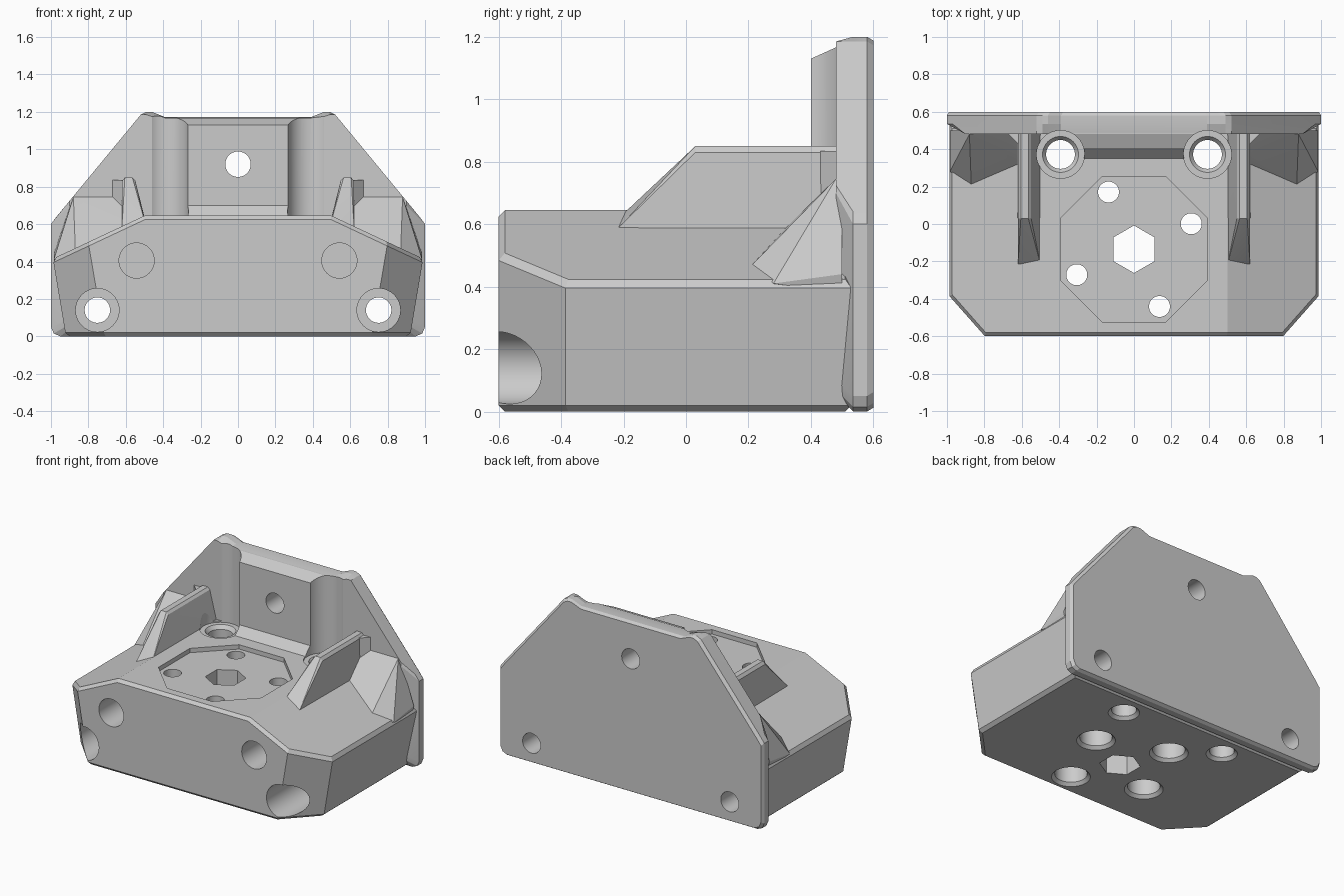
import bpy, bmesh, math
from mathutils import Vector, Matrix

cube = bpy.data.objects.get("Cube")
if cube:
    bpy.data.objects.remove(cube)

grey = bpy.data.materials.new("light_grey")
grey.use_nodes = True
colour = (0.6, 0.6, 0.6, 1)
grey.diffuse_color = colour
grey.node_tree.nodes["Principled BSDF"].inputs["Base Color"].default_value = colour


def finish(bm, name):
    bmesh.ops.recalc_face_normals(bm, faces=bm.faces)
    mesh = bpy.data.meshes.new(name)
    bm.to_mesh(mesh)
    bm.free()
    obj = bpy.data.objects.new(name, mesh)
    mesh.materials.append(grey)
    bpy.context.collection.objects.link(obj)
    return obj


def loft(name, rings):
    bm = bmesh.new()
    loops = [[bm.verts.new(p) for p in ring] for ring in rings]
    n = len(loops[0])
    for a, b in zip(loops, loops[1:]):
        for i in range(n):
            j = (i + 1) % n
            bm.faces.new((a[i], a[j], b[j], b[i]))
    bm.faces.new(loops[0])
    bm.faces.new(loops[-1])
    return finish(bm, name)


def hull(name, points, side=1):
    bm = bmesh.new()
    for x, y, z in points:
        bm.verts.new((x * side, y, z))
    bmesh.ops.convex_hull(bm, input=bm.verts)
    bmesh.ops.dissolve_limit(bm, angle_limit=0.01, verts=bm.verts, edges=bm.edges)
    return finish(bm, name)


def cylinder(name, start, end, r1, r2=None, sides=40):
    a, b = Vector(start), Vector(end)
    bm = bmesh.new()
    turn = (b - a).to_track_quat('Z', 'Y').to_matrix().to_4x4()
    bmesh.ops.create_cone(bm, cap_ends=True, segments=sides, radius1=r1,
                          radius2=r1 if r2 is None else r2, depth=(b - a).length,
                          matrix=Matrix.Translation((a + b) / 2) @ turn)
    return finish(bm, name)


def combine(target, others, operation):
    for other in others:
        mod = target.modifiers.new(other.name, 'BOOLEAN')
        mod.operation = operation
        mod.solver = 'EXACT'
        mod.object = other
        bpy.context.view_layer.objects.active = target
        bpy.ops.object.modifier_apply(modifier=mod.name)
        bpy.data.objects.remove(other)


def mirrored(half):
    return half + [(-x, z) for x, z in reversed(half)]


# Body: roof-shaped section with leaning sides and cut front corners
section = mirrored([(0.92, 0), (0.99, 0.415), (0.5, 0.645)])
body = loft("mount_body", [[(x, y, z) for x, z in section] for y in (-0.6, 0.53)])
bm = bmesh.new()
bm.from_mesh(body.data)
for s in (-1, 1):
    p, q, r = Vector((0.8 * s, -0.6, 0.5)), Vector((0.99 * s, -0.385, 0.41)), Vector((0.715 * s, -0.6, 0))
    normal = (q - p).cross(r - p)
    if normal.x * s < 0:
        normal.negate()
    cut = bmesh.ops.bisect_plane(bm, geom=bm.verts[:] + bm.edges[:] + bm.faces[:],
                                 plane_co=p, plane_no=normal, clear_outer=True)
    bmesh.ops.contextual_create(bm, geom=[e for e in cut["geom_cut"]
                                          if isinstance(e, bmesh.types.BMEdge)])
bmesh.ops.recalc_face_normals(bm, faces=bm.faces)
rim = [e for e in bm.edges if len(e.link_faces) == 2 and
       max(abs(f.normal.z) for f in e.link_faces) > 0.8 and
       min(abs(f.normal.z) for f in e.link_faces) < 0.5]
bmesh.ops.bevel(bm, geom=rim, offset=0.02, segments=1, affect='EDGES')
bmesh.ops.recalc_face_normals(bm, faces=bm.faces)
bm.to_mesh(body.data)
bm.free()

# Back plate: lofted outline with chamfered edges
full = [(0.95, 0), (0.985, 0.015), (1, 0.05), (1, 0.6), (0.97, 0.64), (0.52, 1.185),
        (0.49, 1.2), (0.46, 1.2), (0.39, 1.172)]
front = [(0.87, 0.06), (0.89, 0.07), (0.9, 0.1), (0.9, 0.7), (0.9, 0.725), (0.52, 1.185),
         (0.49, 1.185), (0.46, 1.175), (0.39, 1.165)]
back = [(x - 0.012, z + (0.012 if z < 0.1 else -0.012)) for x, z in full]
plate = loft("back_plate", [[(x, y, z) for x, z in mirrored(o)] for o, y in
                            ((front, 0.48), (full, 0.535), (full, 0.58), (back, 0.6))])

# Thick centre of the upright wall, with a sloped foot
wall = [(0.335, 0.63), (0.4, 0.7), (0.4, 1.13), (0.48, 1.166), (0.55, 1.166), (0.55, 0.6), (0.335, 0.6)]
centre = loft("wall_centre", [[(x, y, z) for y, z in wall] for x in (-0.39, 0.39)])
parts = [plate, centre]

# Side fins, their flared roots and the corner gussets
for s in (-1, 1):
    parts.append(hull("fin", [(0.5, -0.215, 0.62), (0.62, -0.215, 0.59), (0.5, -0.215, 0.5),
                              (0.62, -0.215, 0.5), (0.5, 0.5, 0.5), (0.625, 0.5, 0.5),
                              (0.5, 0.5, 0.64), (0.55, 0.03, 0.835), (0.565, 0.03, 0.85),
                              (0.605, 0.03, 0.85), (0.62, 0.03, 0.83), (0.55, 0.5, 0.835),
                              (0.565, 0.5, 0.85), (0.605, 0.5, 0.85), (0.62, 0.5, 0.83)], s))
    parts.append(hull("fin_root", [(x, y, z) for z in (0.5, 0.835) for x, y in
                                   ((0.58, 0.43), (0.62, 0.43), (0.68, 0.49), (0.58, 0.49))], s))
    parts.append(hull("corner_gusset", [(0.55, 0.5, 0.745), (0.55, 0.48, 0.745), (0.88, 0.48, 0.745),
                                        (0.88, 0.5, 0.745), (0.985, 0.5, 0.44), (0.985, 0.28, 0.41),
                                        (0.87, 0.21, 0.468), (0.55, 0.33, 0.6), (0.55, 0.35, 0.4),
                                        (0.55, 0.5, 0.4), (0.87, 0.26, 0.4), (0.97, 0.5, 0.38)], s))
combine(body, parts, 'UNION')

# Seat recess: shallow octagon on top
cutters = []
seat_y = -0.135
octagon = [(0.39, 0.17), (0.17, 0.39), (-0.17, 0.39), (-0.39, 0.17),
           (-0.39, -0.17), (-0.17, -0.39), (0.17, -0.39), (0.39, -0.17)]
cutters.append(loft("seat_recess", [[(x, y + seat_y, z) for x, y in octagon] for z in (0.615, 0.7)]))

# Central hexagonal hole and four screw holes with wide undersides
hexagon = [(math.sin(i * math.pi / 3) * 0.127, math.cos(i * math.pi / 3) * 0.127) for i in range(6)]
cutters.append(loft("hex_hole", [[(x, y + seat_y, z) for x, y in hexagon] for z in (-0.1, 0.7)]))
for i in range(4):
    a = math.radians(24 + 90 * i)
    x, y = 0.335 * math.cos(a), seat_y + 0.335 * math.sin(a)
    cutters.append(cylinder("screw_hole", (x, y, 0.2), (x, y, 0.7), 0.056))
    cutters.append(cylinder("screw_head_well", (x, y, -0.1), (x, y, 0.45), 0.1))
    cutters.append(cylinder("well_chamfer", (x, y, -0.01), (x, y, 0.02), 0.13, 0.1))

# Upright channels, bolt holes and front pockets
for s in (-1, 1):
    x, y = 0.393 * s, 0.372
    cutters.append(cylinder("upright_channel", (x, y, 0.635), (x, y, 1.4), 0.128))
    cutters.append(cylinder("upright_hole", (x, y, -0.1), (x, y, 0.8), 0.077))
    cutters.append(cylinder("hole_chamfer", (x, y, -0.01), (x, y, 0.02), 0.107, 0.077))
    cutters.append(cylinder("hole_mouth", (x, y, 0.61), (x, y, 0.64), 0.077, 0.1))
    cutters.append(cylinder("bolt_well", (0.752 * s, -0.8, 0.14), (0.752 * s, 0.4, 0.14), 0.116))
    cutters.append(cylinder("bolt_hole", (0.752 * s, 0.3, 0.14), (0.752 * s, 0.8, 0.14), 0.068))
    cutters.append(cylinder("front_pocket", (0.542 * s, -0.8, 0.405), (0.542 * s, -0.25, 0.405), 0.094))
cutters.append(cylinder("wall_hole", (0, 0.3, 0.92), (0, 0.8, 0.92), 0.068))
combine(body, cutters, 'DIFFERENCE')

# Smooth the round holes, keep the chamfers crisp
bpy.ops.object.select_all(action='DESELECT')
body.select_set(True)
bpy.context.view_layer.objects.active = body
bpy.ops.object.shade_smooth_by_angle(angle=math.radians(15))
